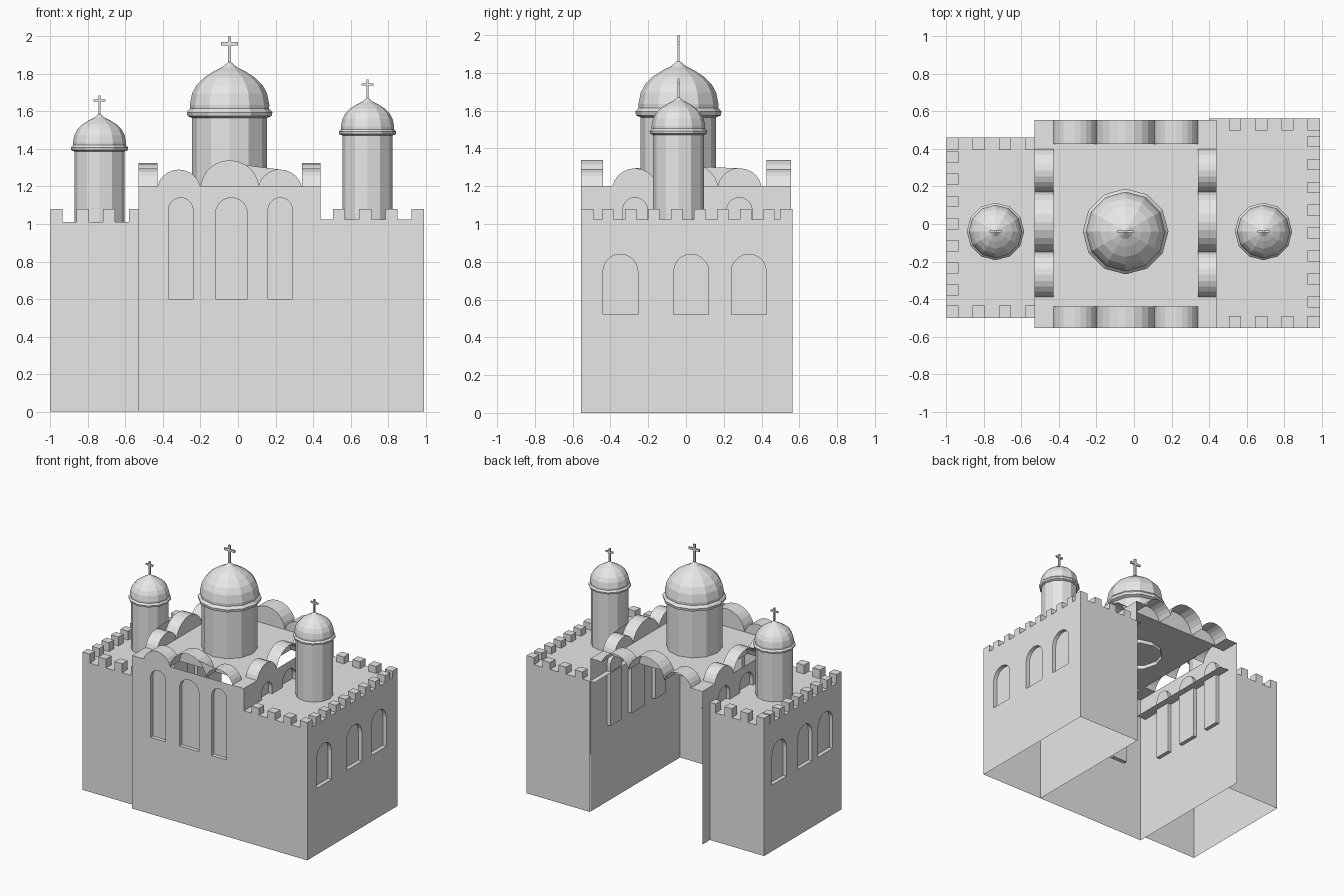
import bpy, bmesh
from math import pi, sin, cos, asin
from mathutils import Matrix, Vector

cube = bpy.data.objects.get("Cube")
if cube:
    bpy.data.objects.remove(cube, do_unlink=True)

stone = bpy.data.materials.new("pale_grey_stone")
stone.use_nodes = True
GREY = (0.8, 0.8, 0.8, 1)
stone.diffuse_color = GREY
stone.node_tree.nodes["Principled BSDF"].inputs["Base Color"].default_value = GREY


def finish(name, bm, loc=(0, 0, 0), turn=0):
    mesh = bpy.data.meshes.new(name)
    bm.to_mesh(mesh)
    bm.free()
    mesh.materials.append(stone)
    ob = bpy.data.objects.new(name, mesh)
    ob.location = loc
    ob.rotation_euler.z = turn
    bpy.context.collection.objects.link(ob)
    return ob


def arc(a, b, base, rise, n=10):
    """Circular arch from (a, base) to (b, base)."""
    half = (b - a) / 2
    r = (half * half + rise * rise) / (2 * rise)
    span = asin(min(1, half / r))
    if rise > half:
        span = pi - span
    mid = (a + b) / 2
    return [(mid + r * sin(t), base + rise - r + r * cos(t))
            for t in (span * (2 * i / n - 1) for i in range(n + 1))]


def wall(name, u0, u1, top, loc, turn=0, gables=(), windows=(), depth=0.1,
         filled=True, recess=0.03):
    """Thin wall facing local -y, with recessed arched windows and gable barrels."""
    bm = bmesh.new()

    def ring(points, y):
        return [bm.verts.new((u, y, v)) for u, v in points]

    crest = [(u0, top)]
    for a, b, rise in gables:
        crest += [p for p in arc(a, b, top, rise) if p != crest[-1]]
    crest.append((u1, top))
    if filled:
        loops = [ring([(u1, 0), (u0, 0)] + crest, 0)]
        for a, b, z0, z1 in windows:
            r = (b - a) / 2
            shape = [(b, z0), (a, z0)] + arc(a, b, z1 - r, r)
            loops.append(ring(shape, 0))
        edges = [bm.edges.new((l[i - 1], l[i])) for l in loops for i in range(len(l))]
        bmesh.ops.triangle_fill(bm, edges=edges, use_beauty=True, normal=(0, -1, 0))
        for f in bm.faces:
            f.normal_update()
            if f.normal.y > 0:
                f.normal_flip()
        # window reveals and panes
        for l in loops[1:]:
            inner = [bm.verts.new(v.co + Vector((0, recess, 0))) for v in l]
            for i in range(len(l)):
                bm.faces.new((l[i - 1], l[i], inner[i], inner[i - 1]))
            bm.faces.new(inner[::-1])
    # curved gable tops and their inner faces
    if gables:
        near, far = ring(crest, 0), ring(crest, depth)
        for i in range(1, len(crest)):
            bm.faces.new((near[i - 1], near[i], far[i], far[i - 1]))
        for a, b, rise in gables:
            bm.faces.new(ring(arc(a, b, top, rise), depth))
    return finish(name, bm, loc, turn)


def slab(name, x0, x1, y0, y1, z):
    bm = bmesh.new()
    bm.faces.new([bm.verts.new(p) for p in
                  ((x0, y0, z), (x1, y0, z), (x1, y1, z), (x0, y1, z))])
    return finish(name, bm)


def box(bm, x0, x1, y0, y1, z0, z1):
    m = Matrix.Translation(((x0 + x1) / 2, (y0 + y1) / 2, (z0 + z1) / 2))
    bmesh.ops.create_cube(bm, size=1, matrix=m @ Matrix.Diagonal((x1 - x0, y1 - y0, z1 - z0, 1)))


def lathe(name, profile, loc, sides=12):
    bm = bmesh.new()
    rows = [[bm.verts.new((r * cos(2 * pi * i / sides), r * sin(2 * pi * i / sides), z))
             for i in range(sides)] for r, z in profile]
    for low, high in zip(rows, rows[1:]):
        for i in range(sides):
            bm.faces.new((low[i - 1], low[i], high[i], high[i - 1]))
    bmesh.ops.remove_doubles(bm, verts=bm.verts, dist=0.0005)
    return finish(name, bm, loc)


# Central hall: front and side walls, open back with gables only
L, R, F, B, TOP = -0.53, 0.44, -0.555, 0.555, 1.2
front_gables = [(-0.43, -0.2, 0.09), (-0.2, 0.11, 0.14), (0.11, 0.34, 0.09)]
side_gables = [(-0.39, -0.15, 0.095), (-0.15, 0.17, 0.125), (0.17, 0.4, 0.095)]
front_windows = [(-0.37, -0.24, 0.6, 1.14), (-0.12, 0.05, 0.6, 1.14), (0.16, 0.29, 0.6, 1.14)]
side_windows = [(-0.335, -0.205, 0.6, 1.14), (-0.075, 0.09, 0.6, 1.14), (0.215, 0.35, 0.6, 1.14)]


def flip(spans):
    return [(-s[1], -s[0], *s[2:]) for s in reversed(spans)]


wall("hall_front_wall", L, R, TOP, (0, F, 0), 0, front_gables, front_windows, 0.115)
wall("hall_back_gables", -R, -L, TOP, (0, B, 0), pi, flip(front_gables), depth=0.13, filled=False)
wall("hall_left_wall", F, B, TOP, (R, 0, 0), pi / 2, side_gables, side_windows)
wall("hall_right_wall", -B, -F, TOP, (L, 0, 0), -pi / 2, flip(side_gables), flip(side_windows))
slab("hall_roof", L + 0.1, R - 0.1, F + 0.115, B - 0.13, TOP)


# Side wings with battlements
def wing(name, side, inner, outer, y0, y1, top, roof_in, windows, rows, column):
    lo, hi = sorted((inner, outer))
    wall(name + "_front_wall", lo, hi, top, (0, y0, 0))
    wall(name + "_back_wall", -hi, -lo, top, (0, y1, 0), pi)
    if side > 0:
        wall(name + "_end_wall", y0, y1, top, (outer, 0, 0), pi / 2, windows=windows)
    else:
        wall(name + "_end_wall", -y1, -y0, top, (outer, 0, 0), -pi / 2, windows=flip(windows))
    a, b = sorted((roof_in, outer))
    slab(name + "_roof", a, b, y0, y1, top)
    bm = bmesh.new()
    w = 0.065
    for i in range(4):
        x = rows + 0.14 * i
        x1 = min(x + w, hi)
        box(bm, x, x1, y0, y0 + w, top, 1.08)
        box(bm, x, x1, y1 - w, y1, top, 1.08)
    start, step = column
    xa, xb = sorted((outer, outer - side * w))
    for i in range(8):
        y = start + step * i
        box(bm, xa, xb, y, y + 0.06, top, 1.08)
    finish(name + "_battlements", bm)


wing("left_wing", 1, R, 0.99, -0.555, 0.563, 1.025, 0.4,
     [(-0.44, -0.255, 0.52, 0.84), (-0.065, 0.12, 0.52, 0.84), (0.24, 0.425, 0.52, 0.84)],
     0.505, (-0.445, 0.122))
wing("right_wing", -1, L, -1.0, -0.5, 0.46, 1.01, -0.45,
     [(-0.39, -0.21, 0.52, 0.84), (-0.13, 0.04, 0.52, 0.84), (0.185, 0.36, 0.52, 0.84)],
     -1.0, (-0.5, 0.118))


# Domed towers, each with a cross
def tower(name, x, r, base, eave, s, top):
    at = (x, -0.04, 0)
    lathe(name + "_drum", [(r, base), (r, eave)], at)
    lathe(name + "_cornice", [(r, eave - 0.02 * s), (r * 1.12, eave - 0.01 * s),
                              (r * 1.14, eave + 0.01 * s), (r * 1.05, eave + 0.03 * s)], at)
    dome = [(1.05, 0.02), (1.06, 0.05), (1.0, 0.11), (0.88, 0.155), (0.68, 0.195),
            (0.42, 0.228), (0.2, 0.25), (0.08, 0.27), (0, 0.285)]
    lathe(name + "_dome", [(r * k, eave + h * s) for k, h in dome], at)
    bm = bmesh.new()
    t = 0.009 * s
    tip, bar = eave + 0.27 * s, top - 0.04 * s
    box(bm, -t, t, -0.006, 0.006, tip, top)
    box(bm, -0.046 * s, 0.046 * s, -0.006, 0.006, bar - t, bar + t)
    finish(name + "_cross", bm, at)


tower("central_tower", -0.045, 0.2, 1.17, 1.585, 1, 2.0)
tower("left_tower", 0.69, 0.134, 1.0, 1.485, 0.67, 1.77)
tower("right_tower", -0.738, 0.134, 0.99, 1.4, 0.67, 1.685)
